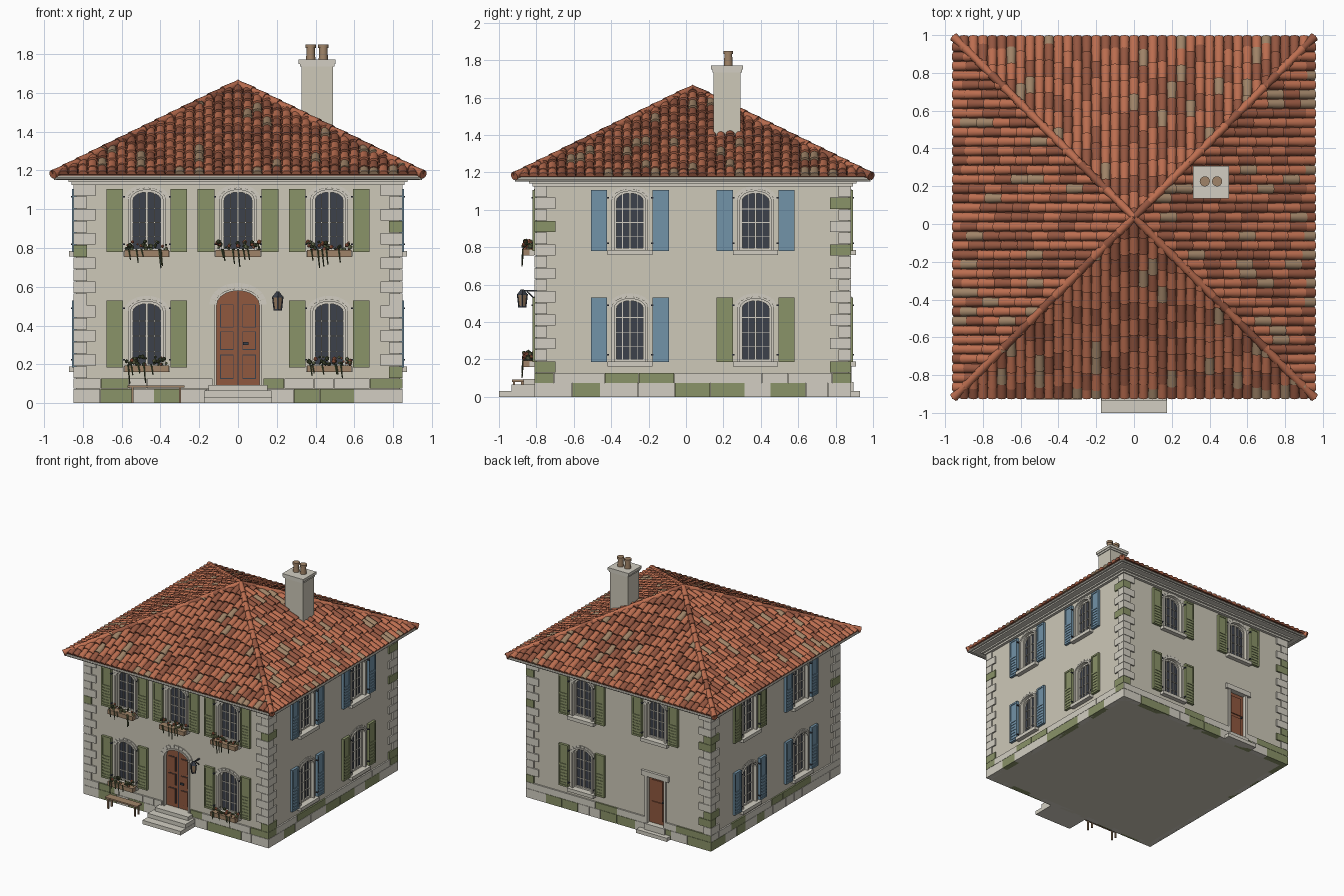
import bpy, bmesh, math, random
from mathutils import Matrix, Vector

random.seed(7)
cube = bpy.data.objects.get("Cube")
if cube:
    bpy.data.objects.remove(cube, do_unlink=True)

COLOURS = {"plaster": "CDC8B8", "stone": "D2CEC2", "moss_green": "8A9368", "shutter_blue": "7293A8",
           "slate": "3C414B", "terracotta": "BC6E50", "dark_terracotta": "945640",
           "weathered_clay": "A08468", "door_brown": "90583F", "foliage": "4A5236"}


def linear(c):
    return c / 12.92 if c <= 0.04045 else ((c + 0.055) / 1.055) ** 2.4


def material(name, code):
    rgb = [linear(int(code[i:i + 2], 16) / 255) for i in (0, 2, 4)] + [1]
    m = bpy.data.materials.new(name)
    m.use_nodes = True
    m.diffuse_color = rgb
    m.node_tree.nodes["Principled BSDF"].inputs["Base Color"].default_value = rgb
    return m


MATS = {n: material(n, c) for n, c in COLOURS.items()}
CY = 0.036          # centre of the house in y
WALL, FACE = 0.835, 0.847
parts = {}


def side(quarter):
    """Frame of one wall: x across, -y outward; quarter turns from the front."""
    return Matrix.Translation((0, CY, 0)) @ Matrix.Rotation(quarter * math.pi / 2, 4, 'Z')


M = side(0)


class Part:
    def __init__(self, name):
        self.name, self.bm, self.slots = name, bmesh.new(), []

    def slot(self, mat):
        if mat not in self.slots:
            self.slots.append(mat)
        return self.slots.index(mat)

    def loft(self, a, b, mat):
        a, b = ([self.bm.verts.new(M @ Vector(p)) for p in r] for r in (a, b))
        n = len(a)
        faces = [[a[i], a[(i + 1) % n], b[(i + 1) % n], b[i]] for i in range(n)] + [a[::-1], b]
        for f in faces:
            self.bm.faces.new(f).material_index = self.slot(mat)

    def poly(self, pts, d0, d1, mat):
        self.loft([(x, -d0, z) for x, z in pts], [(x, -d1, z) for x, z in pts], mat)

    def box(self, x0, x1, d0, d1, z0, z1, mat):
        self.poly([(x0, z0), (x1, z0), (x1, z1), (x0, z1)], d0, d1, mat)

    def band(self, inner, outer, d0, d1, mat):
        for i in range(len(inner) - 1):
            self.poly([inner[i], inner[i + 1], outer[i + 1], outer[i]], d0, d1, mat)

    def rod(self, p, q, r0, r1, mat, n=10):
        p, q = Vector(p), Vector(q)
        rot = (q - p).to_track_quat('Z', 'Y')
        ring = [Vector((math.cos(k * math.tau / n), math.sin(k * math.tau / n), 0)) for k in range(n)]
        self.loft([p + rot @ v * r0 for v in ring], [q + rot @ v * r1 for v in ring], mat)

    def ball(self, p, r, mat):
        made = bmesh.ops.create_icosphere(self.bm, subdivisions=1, radius=r, matrix=M @ Matrix.Translation(p))
        for f in {f for v in made["verts"] for f in v.link_faces}:
            f.material_index = self.slot(mat)

    def done(self, smooth=False, hips=False):
        bmesh.ops.recalc_face_normals(self.bm, faces=self.bm.faces)
        if hips:  # trim a roof side along its two hips and turn it into place
            for n in ((1, 1, 0), (-1, 1, 0)):
                geom = self.bm.verts[:] + self.bm.edges[:] + self.bm.faces[:]
                bmesh.ops.bisect_plane(self.bm, geom=geom, plane_co=(0, 0, 0), plane_no=n, clear_outer=True)
            self.bm.transform(hips)
        me = bpy.data.meshes.new(self.name)
        self.bm.to_mesh(me)
        self.bm.free()
        for s in self.slots:
            me.materials.append(MATS[s])
        ob = bpy.data.objects.new(self.name, me)
        bpy.context.collection.objects.link(ob)
        if smooth:
            bpy.ops.object.select_all(action='DESELECT')
            ob.select_set(True)
            bpy.context.view_layer.objects.active = ob
            bpy.ops.object.shade_smooth_by_angle(angle=math.radians(40))
        return ob


def part(name):
    return parts.setdefault(name, Part(name))


def arch(x, w, z0, top, rise, n=10):
    """Open outline from one foot over the arch to the other foot."""
    arc = [(x + w * math.cos(k * math.pi / n), top - rise + rise * math.sin(k * math.pi / n)) for k in range(n + 1)]
    return [(x + w, z0)] + arc + [(x - w, z0)]


cutters = Part("opening_cutters")


def voussoirs(x, w, top, rise, thick, n):
    inner = arch(x, w, 0, top, rise, n)[1:-1]
    outer = arch(x, w + thick, 0, top + thick, rise + thick, n)[1:-1]
    for i in range(n):
        quad = [inner[i], inner[i + 1], outer[i + 1], outer[i]]
        mid = Vector((sum(p[0] for p in quad) / 4, sum(p[1] for p in quad) / 4))
        part("arch_stones").poly([mid + (Vector(p) - mid) * 0.9 for p in quad], 0.82, 0.841, "stone")


def flowers(x, z):
    p = part("flower_boxes")
    p.box(x - 0.115, x + 0.115, 0.85, 0.908, z - 0.03, z + 0.005, "weathered_clay")
    for k in range(34):
        mat = random.choice(["foliage", "foliage", "moss_green", "terracotta"])
        at = (x + random.uniform(-.11, .11), -random.uniform(.855, .905), z + random.uniform(.005, .05))
        part("flowers").ball(at, random.uniform(.006, .014), mat)
    for k in range(6):
        vx, drop = x + random.uniform(-.1, .1), random.uniform(.03, .09)
        part("flowers").rod((vx, -.906, z + .01), (vx + .01, -.912, z - drop), .005, .003, "foliage", 5)


def window(x, z0, top, colour, planter=False):
    outline = arch(x, 0.083, z0, top, 0.05)
    cutters.poly(outline, 0.8, 0.9, "plaster")
    part("window_glass").poly(outline, 0.79, 0.806, "slate")
    f = part("window_frames")
    f.band(arch(x, 0.071, z0, top - .012, .04), outline, 0.8, 0.82, "stone")
    f.box(x - .006, x + .006, .8, .82, z0, top - .005, "stone")
    f.box(x - .075, x + .075, .8, .82, z0, z0 + .012, "stone")
    for s in (-1, 1):
        f.box(x + s * .039 - .002, x + s * .039 + .002, .8, .814, z0, top - .01, "stone")
    for k in (1, 2, 3):
        zb = z0 + k * (top - z0) / 4.3
        f.box(x - .075, x + .075, .8, .814, zb - .002, zb + .002, "stone")
    f.band(outline, arch(x, .098, z0, top + .012, .06), .82, .848, "stone")
    voussoirs(x, .098, top + .012, .06, .018, 9)
    part("window_sills").box(x - .12, x + .12, .82, .872, z0 - .028, z0, "stone")
    # Hinged leaves with louvres in the lower half
    p = part("shutters")
    for s in (-1, 1):
        a, b = x + s * .165 - .043, x + s * .165 + .043
        lo, hi = z0 - .005, top + .005
        p.box(a, b, .835, .851, lo, hi, colour)
        mid = (lo + hi) / 2
        for e in (a, b - .012):
            p.box(e, e + .012, .85, .857, lo, hi, colour)
        for e in (lo, mid, hi - .014):
            p.box(a, b, .85, .856, e, e + .014, colour)
        for k in range(6):
            e = lo + .02 + k * (mid - lo - .02) / 6
            p.box(a + .012, b - .012, .85, .855, e, e + .013, colour)
        for e in (lo + .04, hi - .04):
            edge = x + s * .119
            part("hinges").box(edge - .006, edge + .006, .84, .861, e - .004, e + .004, "slate")
    if planter:
        flowers(x, z0)


def stone_colour(chance):
    return "moss_green" if random.random() < chance else "stone"


LOW, HIGH = (0.19, 0.525), (0.785, 1.1)
# Windows on the four walls
for x in (-.47, 0, .47):
    window(x, *HIGH, "moss_green", True)
    if x:
        window(x, *LOW, "moss_green", True)
for quarter, colours in ((1, "bbbg"), (2, "ggg"), (3, "gbbb")):
    M = side(quarter)
    spots = [(-.336, HIGH), (.336, HIGH), (-.336, LOW), (.336, LOW)]
    for (x, span), c in zip(spots, colours):
        window(x, *span, "shutter_blue" if c == "b" else "moss_green")

# Plinth stones in two courses, left open at the doors
for quarter in range(4):
    M = side(quarter)
    gap = {0: (-.13, .13), 2: (.24, .43)}.get(quarter)
    for z0, z1, runs in ((0, .075, [(-FACE, FACE)]),
                         (.075, .13, [(-FACE, gap[0]), (gap[1], FACE)] if gap else [(-FACE, FACE)])):
        for a, end in runs:
            while a < end - .001:
                b = a + random.uniform(.09, .21)
                b = end if end - b < .07 else b
                part("plinth_stones").box(a + .001, b - .001, .8, FACE, z0, z1 - .002, stone_colour(.3))
                a = b

# Corner stones, alternating long and short
M = side(0)
for sx in (-1, 1):
    for sy in (-1, 1):
        for k in range(16):
            lx, ly = (.112, .068) if k % 2 else (.068, .112)
            z = .13 + k * .0625
            part("corner_stones").box(sx * (FACE - lx), sx * FACE, sy * (FACE - ly), sy * FACE,
                                      z, z + .06, stone_colour(.1))

# Front door with two panelled leaves, stone arch and steps
door = arch(0, .11, .095, .58, .075)
cutters.poly(door, .8, .9, "plaster")
p = part("front_door")
p.poly(door, .79, .812, "door_brown")
p.box(-.003, .003, .8, .814, .095, .575, "slate")
for s in (-1, 1):
    for z0, z1 in ((.125, .25), (.275, .37), (.39, .51)):
        p.box(s * .022, s * .092, .8, .8135, z0, z1, "slate")
        p.box(s * .026, s * .088, .8, .82, z0 + .004, z1 - .004, "door_brown")
p.box(.025, .055, .81, .83, .3, .315, "slate")
part("door_surrounds").band(door, arch(0, .122, .095, .592, .085), .82, .846, "stone")
voussoirs(0, .12, .592, .085, .03, 11)
for w, d, z0, z1 in ((.175, 1.036, 0, .032), (.173, .97, .032, .065), (.152, .905, .065, .095)):
    part("front_steps").box(-w, w, .83, d, z0, z1, "stone")

# Lantern on a bracket
p = part("lantern")
p.box(.2, .21, .83, .9, .562, .57, "slate")
p.rod((.205, -.84, .52), (.205, -.885, .562), .004, .004, "slate", 6)
p.rod((.205, -.911, .545), (.205, -.911, .575), .03, .008, "slate", 4)
p.rod((.205, -.911, .485), (.205, -.911, .545), .018, .026, "weathered_clay", 4)
p.rod((.205, -.911, .478), (.205, -.911, .486), .022, .022, "slate", 4)
for k in range(4):
    c, s = math.cos(k * math.pi / 2), math.sin(k * math.pi / 2)
    p.rod((.205 + .018 * c, -.911 + .018 * s, .48), (.205 + .026 * c, -.911 + .026 * s, .55), .004, .004, "slate", 5)

# Bench against the front
p = part("bench")
p.box(-.57, -.275, .9, .965, .08, .092, "weathered_clay")
for x in (-.55, -.305):
    for d in (.905, .95):
        p.box(x, x + .012, d, d + .012, 0, .08, "weathered_clay")

# Back door with jambs, lintel and step
M = side(2)
X = .336
cutters.box(X - .075, X + .075, .8, .9, .08, .47, "plaster")
p = part("back_door")
p.box(X - .075, X + .075, .79, .812, .08, .47, "door_brown")
for z0, z1 in ((.11, .26), (.285, .44)):
    p.box(X - .05, X + .05, .8, .82, z0, z1, "door_brown")
p.box(X + .05, X + .06, .81, .828, .265, .28, "slate")
p = part("door_surrounds")
for s in (-1, 1):
    p.box(X + s * .075, X + s * .095, .82, .848, .08, .47, "stone")
p.box(X - .125, X + .125, .82, .856, .47, .512, "stone")
part("back_step").box(X - .14, X + .14, .82, .895, 0, .03, "stone")
part("back_step").box(X - .095, X + .095, .8, .86, .03, .08, "stone")

# Walls with recessed openings
M = side(0)
wall_part = Part("walls")
wall_part.box(-WALL, WALL, -WALL, WALL, 0, 1.15, "plaster")
walls, cutter = wall_part.done(), cutters.done()
cutter.hide_render = True
mod = walls.modifiers.new("openings", 'BOOLEAN')
mod.operation, mod.solver, mod.object = 'DIFFERENCE', 'EXACT', cutter
bpy.context.view_layer.objects.active = walls
bpy.ops.object.modifier_apply(modifier=mod.name)
bpy.data.objects.remove(cutter, do_unlink=True)

# Cornice, eaves and gutters
for w, z0, z1 in ((.858, 1.125, 1.14), (.875, 1.14, 1.155), (.925, 1.152, 1.17)):
    part("cornice").box(-w, w, -w, w, z0, z1, "stone")
EAVE, APEX, DROP = .95, 1.635, .465
for quarter in range(4):
    M = side(quarter)
    part("gutters").rod((-EAVE, -.942, 1.163), (EAVE, -.942, 1.163), .011, .011, "stone", 8)
M = side(0)
part("roof_deck").loft([(a * EAVE, b * EAVE, APEX - DROP) for a, b in ((-1, -1), (1, -1), (1, 1), (-1, 1))],
                       [(a * .001, b * .001, APEX) for a, b in ((-1, -1), (1, -1), (1, 1), (-1, 1))],
                       "dark_terracotta")

# Barrel tiles, one object per roof side
L = math.hypot(EAVE, DROP)
co, si = EAVE / L, DROP / L
TILE_MIX = ["terracotta"] * 6 + ["dark_terracotta"] * 4 + ["weathered_clay"]
for quarter, label in enumerate(("front", "left", "back", "right")):
    M = Matrix()
    tiles = Part("roof_tiles_" + label)
    for col in range(-19, 20):
        c, shift = col * .05, random.uniform(0, .05)
        for row in range(12):
            low = L - row * .096 + (shift if row else 0)
            if low * co < abs(c) - .03 or low < .03:
                continue
            rings = []
            for dist, r, lift in ((max(low - (.165 if row == 0 else .112), 0), .021, 0), (low, .0255, .01)):
                rings.append([(c + r * math.cos(k * math.pi / 6), -dist * co - (lift + r * .85 * math.sin(k * math.pi / 6)) * si,
                               APEX - dist * si + (lift + r * .85 * math.sin(k * math.pi / 6)) * co) for k in range(7)])
            tiles.loft(*rings, random.choice(TILE_MIX))
    tiles.done(smooth=True, hips=side(quarter))

# Hip caps running from the peak to the corners
M = side(0)
p = part("hip_caps")
for sx in (-1, 1):
    for sy in (-1, 1):
        def hip(t):
            return sx * EAVE * t, sy * EAVE * t, APEX - DROP * t + .012
        for k in range(14):
            p.rod(hip(k / 14), hip((k + 1.15) / 14 if k < 13 else 1.005), .018, .024,
                  random.choice(TILE_MIX[:8]), 10)
p.ball((0, 0, APEX + .008), .026, "terracotta")

# Chimney with cap and two pots
p = part("chimney")
p.box(.327, .49, -.256, -.112, 1.3, 1.74, "plaster")
p.box(.32, .497, -.263, -.105, 1.735, 1.75, "stone")
p.box(.312, .503, -.27, -.098, 1.75, 1.772, "stone")
for x in (.375, .44):
    pot = part("chimney_pots")
    pot.rod((x, .19, 1.77), (x, .19, 1.835), .024, .021, "weathered_clay", 14)
    pot.rod((x, .19, 1.832), (x, .19, 1.85), .027, .027, "weathered_clay", 14)

for name, p in parts.items():
    p.done(smooth=name in ("chimney_pots", "hip_caps", "gutters"))
